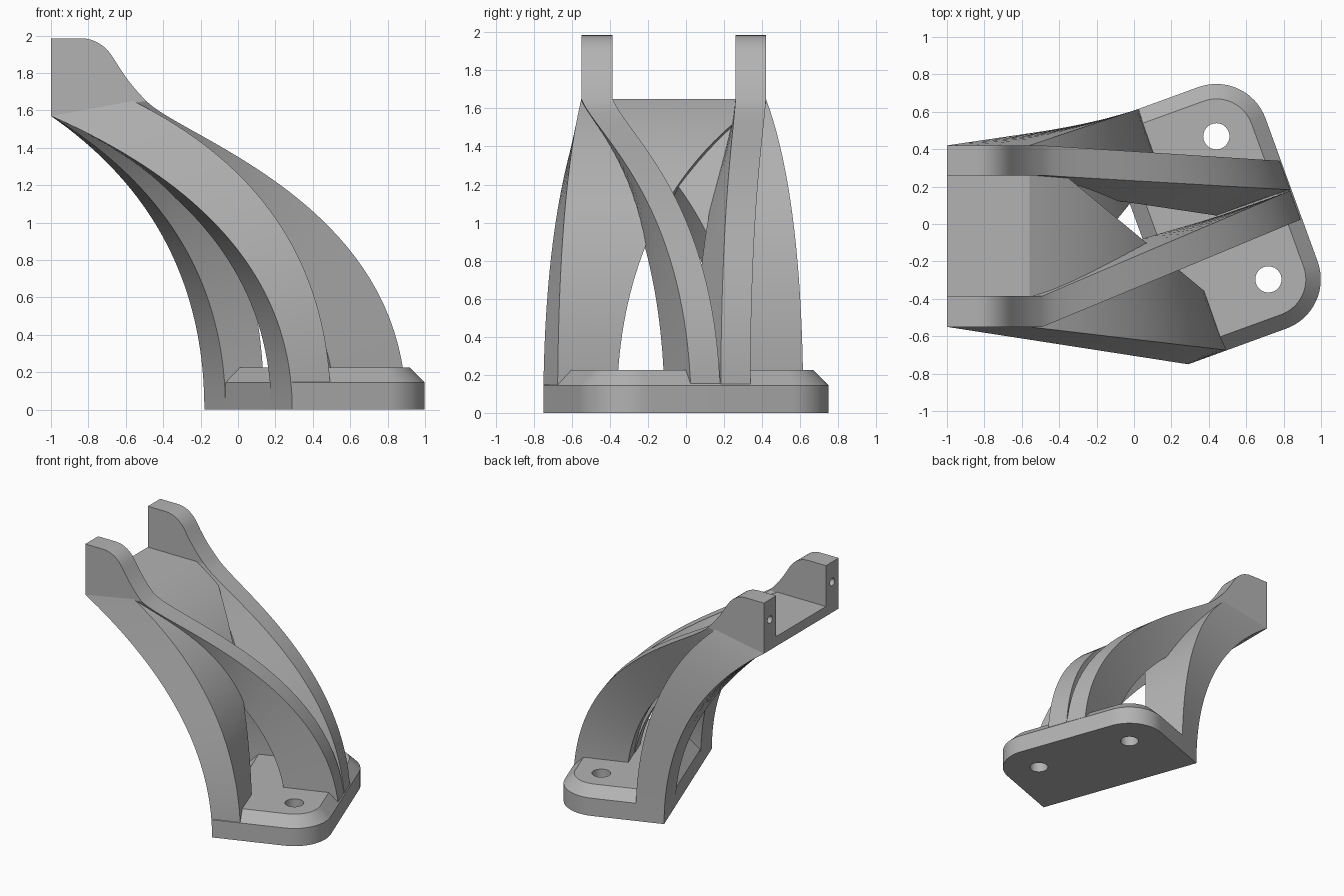
import bpy, bmesh, math
from mathutils import Vector

if "Cube" in bpy.data.objects:
    bpy.data.objects.remove(bpy.data.objects["Cube"], do_unlink=True)

GREY = (0.45, 0.45, 0.45, 1)
mat = bpy.data.materials.new("plain grey")
mat.use_nodes = True
mat.diffuse_color = GREY
mat.node_tree.nodes["Principled BSDF"].inputs["Base Color"].default_value = GREY

# The base is a rectangle turned 20 degrees: a runs along its depth, b along its width
ANGLE = math.radians(20)
CORNER = Vector((0.29, -0.75))
DEPTH, WIDTH = 0.838, 1.374
FRONT, FRONT_IN, BACK_IN, BACK = -0.55, -0.385, 0.26, 0.42
HEAD_LOW, FLOOR, HEAD_TOP = 1.57, 1.65, 1.985


def base_point(a, b):
    c, s = math.cos(ANGLE), math.sin(ANGLE)
    return CORNER + Vector((a * c - b * s, a * s + b * c))


def make(name, rings, smooth=True):
    """Skin a list of equal-length closed rings and cap both ends."""
    bm = bmesh.new()
    loops = [[bm.verts.new(p) for p in ring] for ring in rings]
    n = len(loops[0])
    for lo, hi in zip(loops, loops[1:]):
        for i in range(n):
            j = (i + 1) % n
            bm.faces.new((lo[i], lo[j], hi[j], hi[i]))
    bm.faces.new(loops[0][::-1])
    bm.faces.new(loops[-1])
    bmesh.ops.recalc_face_normals(bm, faces=bm.faces)
    mesh = bpy.data.meshes.new(name)
    bm.to_mesh(mesh)
    bm.free()
    mesh.materials.append(mat)
    obj = bpy.data.objects.new(name, mesh)
    bpy.context.collection.objects.link(obj)
    if smooth:
        bpy.ops.object.select_all(action='DESELECT')
        obj.select_set(True)
        bpy.context.view_layer.objects.active = obj
        bpy.ops.object.shade_smooth_by_angle(angle=math.radians(25))
    return obj


def cut_hole(target, center, radius, length, axis):
    """Drill a round hole, keeping the cutter hidden."""
    rot = (0, math.pi / 2, 0) if axis == 'X' else (0, 0, 0)
    bpy.ops.mesh.primitive_cylinder_add(vertices=40, radius=radius, depth=length,
                                        location=center, rotation=rot)
    cutter = bpy.context.object
    cutter.name = "hole_cutter"
    cutter.data.materials.append(mat)
    cutter.hide_render = True
    cutter.hide_viewport = True
    cutter.display_type = 'WIRE'
    mod = target.modifiers.new("hole", 'BOOLEAN')
    mod.operation = 'DIFFERENCE'
    mod.solver = 'EXACT'
    mod.object = cutter


def bezier(p, t):
    s = 1 - t
    return s**3 * p[0] + 3 * s * s * t * p[1] + 3 * s * t * t * p[2] + t**3 * p[3]


# Rail shapes: (share of the horizontal run, height) control values
LOWER = ((0, 0.667, 1, 1), (HEAD_LOW, 1.19, 0.667, 0))
UPPER = ((0, 0.667, 1, 1), (FLOOR, 1.30, 0.753, 0))
OUTER = ((0, 0.14, 1, 1), (FLOOR, 1.45, 1.1, 0))


def rail(start, end, shape, t):
    p = Vector(start).lerp(end, bezier(shape[0], t))
    return (p.x, p.y, bezier(shape[1], t))


def strut(name, y0, y1, top_x, top_shape, a0, a1, b0, b1, steps=36):
    """Twisted arm from the head, between y0 and y1, down to a base rectangle."""
    low, top = (a0, a1)
    rings = []
    for k in range(steps + 1):
        t = k / steps
        rings.append([
            rail((-1, y0), base_point(low, b0), LOWER, t),
            rail((-1, y1), base_point(low, b1), LOWER, t),
            rail((top_x, y1), base_point(top, b1), top_shape, t),
            rail((top_x, y0), base_point(top, b0), top_shape, t)])
    return make(name, rings)


# Base plate with two round corners and a chamfered top
def plate_ring(inset, z):
    r = 0.28 - inset
    pts = [(inset, inset)]
    for b, start in ((0.28, -90), (WIDTH - 0.28, 0)):
        for k in range(17):
            w = math.radians(start + 90 * k / 16)
            pts.append((DEPTH - 0.28 + r * math.cos(w), b + r * math.sin(w)))
    pts.append((inset, WIDTH - inset))
    return [(*base_point(a, b), z) for a, b in pts]


plate = make("base_plate", [plate_ring(0, 0), plate_ring(0, 0.145), plate_ring(0.08, 0.225)])
for b in (0.28, WIDTH - 0.28):
    cut_hole(plate, (*base_point(DEPTH - 0.28, b), 0.1), 0.07, 0.6, 'Z')

# Two wide legs that narrow toward the inner corners of the base
LEG_A, LEG_B = 0.22, 0.33
strut("front_leg", FRONT, BACK, -0.56, UPPER, 0, LEG_A, 0, LEG_B)
strut("back_leg", FRONT, BACK, -0.56, UPPER, 0, LEG_A, WIDTH - LEG_B, WIDTH)

# Two ribs that meet at the middle of the outer base edge
MID, RIB = WIDTH / 2, 0.165
strut("front_rib", FRONT, FRONT_IN, -0.49, OUTER, 0.43, DEPTH, MID - RIB, MID)
strut("back_rib", BACK_IN, BACK, -0.49, OUTER, 0.43, DEPTH, MID, MID + RIB)

# Wedge floor of the head
floor_profile = [(-1, HEAD_LOW), (-0.56, FLOOR), (-1, FLOOR)]
make("head_floor", [[(x, y, z) for x, z in floor_profile] for y in (FRONT, BACK)], False)

# Ears with a rounded shoulder that flows into the ribs
ear_profile = [(-1, HEAD_LOW), (-0.49, FLOOR)]
ear_profile += [(bezier((-0.49, -0.55, -0.6, -0.66), k / 8),
                 bezier((FLOOR, 1.71, 1.77, 1.87), k / 8)) for k in range(1, 9)]
ear_profile += [(bezier((-0.66, -0.7, -0.76, -0.84), k / 8),
                 bezier((1.87, 1.94, HEAD_TOP, HEAD_TOP), k / 8)) for k in range(1, 9)]
ear_profile.append((-1, HEAD_TOP))
for name, y0, y1 in (("front_ear", FRONT, FRONT_IN), ("back_ear", BACK_IN, BACK)):
    ear = make(name, [[(x, y, z) for x, z in ear_profile] for y in (y0, y1)])
    cut_hole(ear, (-1, (y0 + y1) / 2, 1.82), 0.03, 0.4, 'X')
